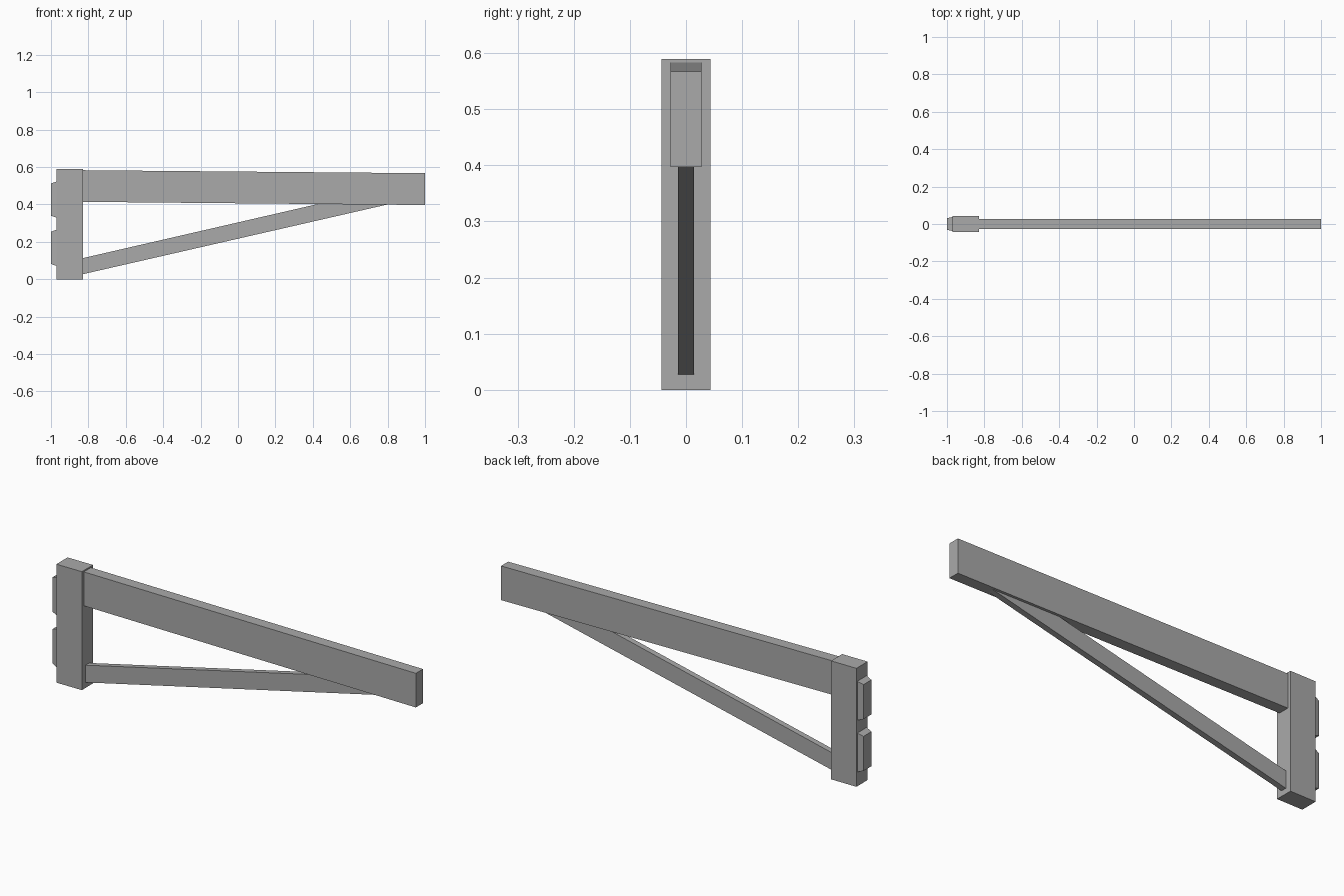
import bpy
import bmesh

cube = bpy.data.objects.get("Cube")
if cube:
    bpy.data.objects.remove(cube, do_unlink=True)

GREY = (0.4, 0.4, 0.4, 1.0)
grey = bpy.data.materials.new("plain grey")
grey.use_nodes = True
grey.diffuse_color = GREY
grey.node_tree.nodes["Principled BSDF"].inputs["Base Color"].default_value = GREY


def finish(name, bm):
    bmesh.ops.recalc_face_normals(bm, faces=bm.faces)
    mesh = bpy.data.meshes.new(name)
    bm.to_mesh(mesh)
    bm.free()
    mesh.materials.append(grey)
    obj = bpy.data.objects.new(name, mesh)
    bpy.context.collection.objects.link(obj)


def side_profile(name, outline, half_width):
    """Extrude an (x, z) outline evenly about y = 0."""
    bm = bmesh.new()
    face = bm.faces.new([bm.verts.new((x, -half_width, z)) for x, z in outline])
    extruded = bmesh.ops.extrude_face_region(bm, geom=[face])["geom"]
    verts = [v for v in extruded if isinstance(v, bmesh.types.BMVert)]
    bmesh.ops.translate(bm, verts=verts, vec=(0, 2 * half_width, 0))
    finish(name, bm)


def wall_pad(name, z):
    """Block on the back of the post, tapering to its outer face."""
    bm = bmesh.new()
    bmesh.ops.create_cube(bm, size=1)
    for v in bm.verts:
        outer = v.co.x < 0
        v.co.y *= 0.062 if outer else 0.074
        v.co.z = z + v.co.z * (0.172 if outer else 0.194)
        v.co.x = -1.0 if outer else -0.97
    finish(name, bm)


# Upright post, sloping top beam and diagonal brace
side_profile("post", [(-0.97, 0), (-0.83, 0), (-0.83, 0.59), (-0.97, 0.59)], 0.044)
side_profile("beam", [(-0.83, 0.414), (1, 0.397), (1, 0.567), (-0.83, 0.583)], 0.028)
side_profile("brace", [(-0.83, 0.027), (0.8, 0.4), (0.43, 0.403), (-0.83, 0.113)], 0.0145)

# Two pads behind the post
wall_pad("upper_pad", 0.426)
wall_pad("lower_pad", 0.168)
